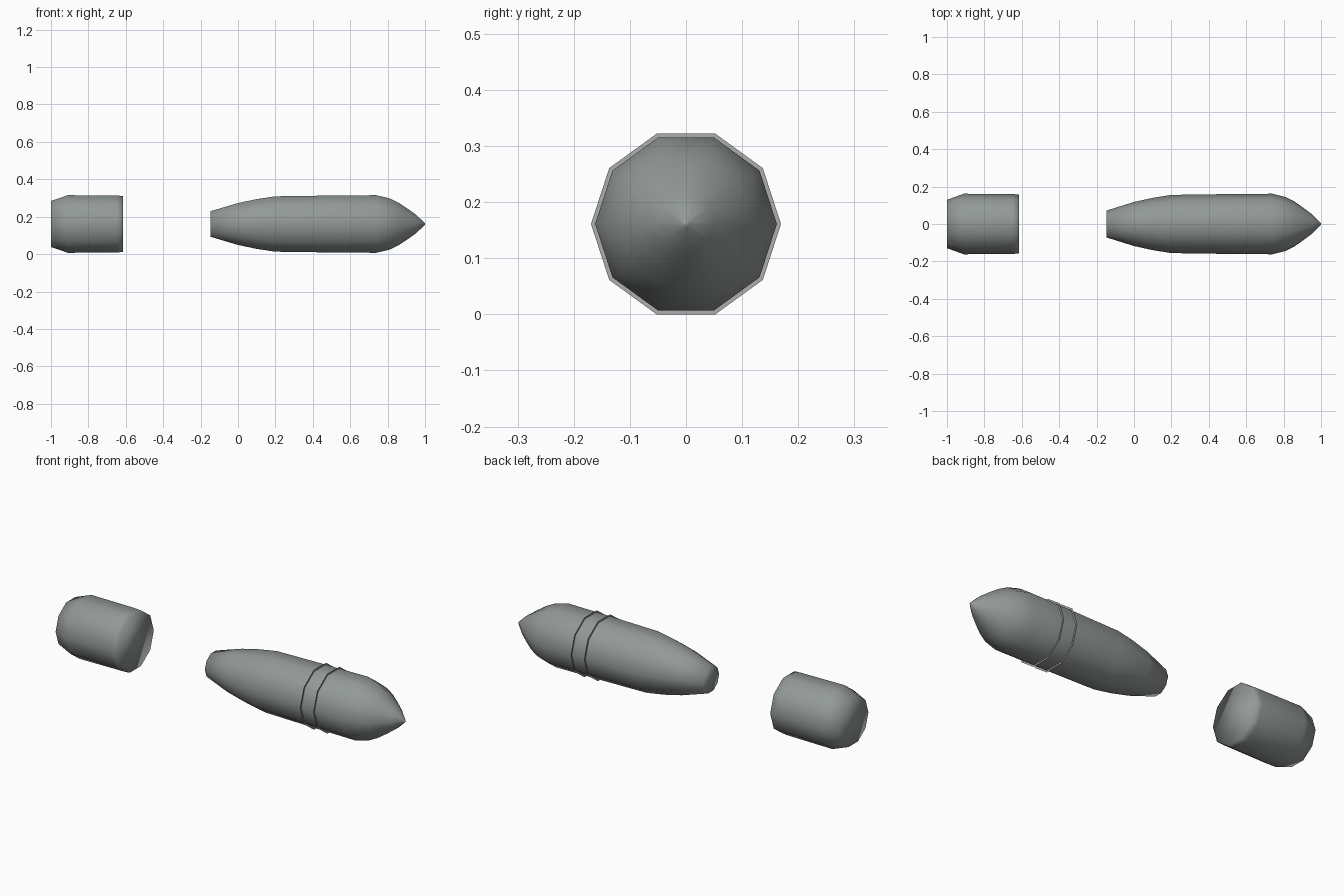
import bpy, bmesh, math

cube = bpy.data.objects.get("Cube")
if cube:
    bpy.data.objects.remove(cube)

SIDES = 10
AXIS_Z = 0.161
FLAT = math.cos(math.pi / SIDES)  # ratio of flat-to-centre over corner-to-centre


def material(name, color):
    mat = bpy.data.materials.new(name)
    mat.use_nodes = True
    mat.diffuse_color = color
    bsdf = next(n for n in mat.node_tree.nodes if n.type == 'BSDF_PRINCIPLED')
    bsdf.inputs["Base Color"].default_value = color
    bsdf.inputs["Roughness"].default_value = 0.6
    return mat


def lathe(name, profile, mat, capped=True):
    """Sweep (x, half height) points around the long axis as a ten-sided form."""
    bm = bmesh.new()
    loops = []
    for x, half in profile:
        r = half / FLAT
        loops.append([bm.verts.new((x, r * math.cos(i * math.tau / SIDES),
                                    AXIS_Z + r * math.sin(i * math.tau / SIDES)))
                      for i in range(SIDES)])
    for a, b in zip(loops, loops[1:]):
        for i in range(SIDES):
            j = (i + 1) % SIDES
            bm.faces.new((a[i], b[i], b[j], a[j]))
    if capped:
        bm.faces.new(loops[0])
        bm.faces.new(loops[-1])
        bmesh.ops.recalc_face_normals(bm, faces=bm.faces)
    for f in bm.faces:
        f.smooth = True
    mesh = bpy.data.meshes.new(name)
    bm.to_mesh(mesh)
    bm.free()
    mesh.materials.append(mat)
    obj = bpy.data.objects.new(name, mesh)
    bpy.context.collection.objects.link(obj)
    return obj


hull_grey = material("hull grey", (0.29, 0.32, 0.305, 1))
ring_grey = material("ring grey", (0.42, 0.42, 0.42, 1))

# Tapered main body with pointed nose
lathe("main_body", [(-0.148, 0.068), (0.0, 0.112), (0.1, 0.133), (0.2, 0.148),
                    (0.49, 0.152), (0.74, 0.154), (0.81, 0.137), (0.86, 0.113),
                    (0.905, 0.083), (0.95, 0.051), (0.998, 0.006), (1.0, 0.001)], hull_grey)

# Separate rear section with chamfered back
lathe("rear_section", [(-1.0, 0.123), (-0.91, 0.154), (-0.65, 0.152), (-0.614, 0.15)],
      hull_grey)

# Paper-thin collars around the main body
for label, x in (("rear", 0.49), ("front", 0.57)):
    lathe(label + "_collar", [(x, 0.161), (x, 0.150)], ring_grey, capped=False)
